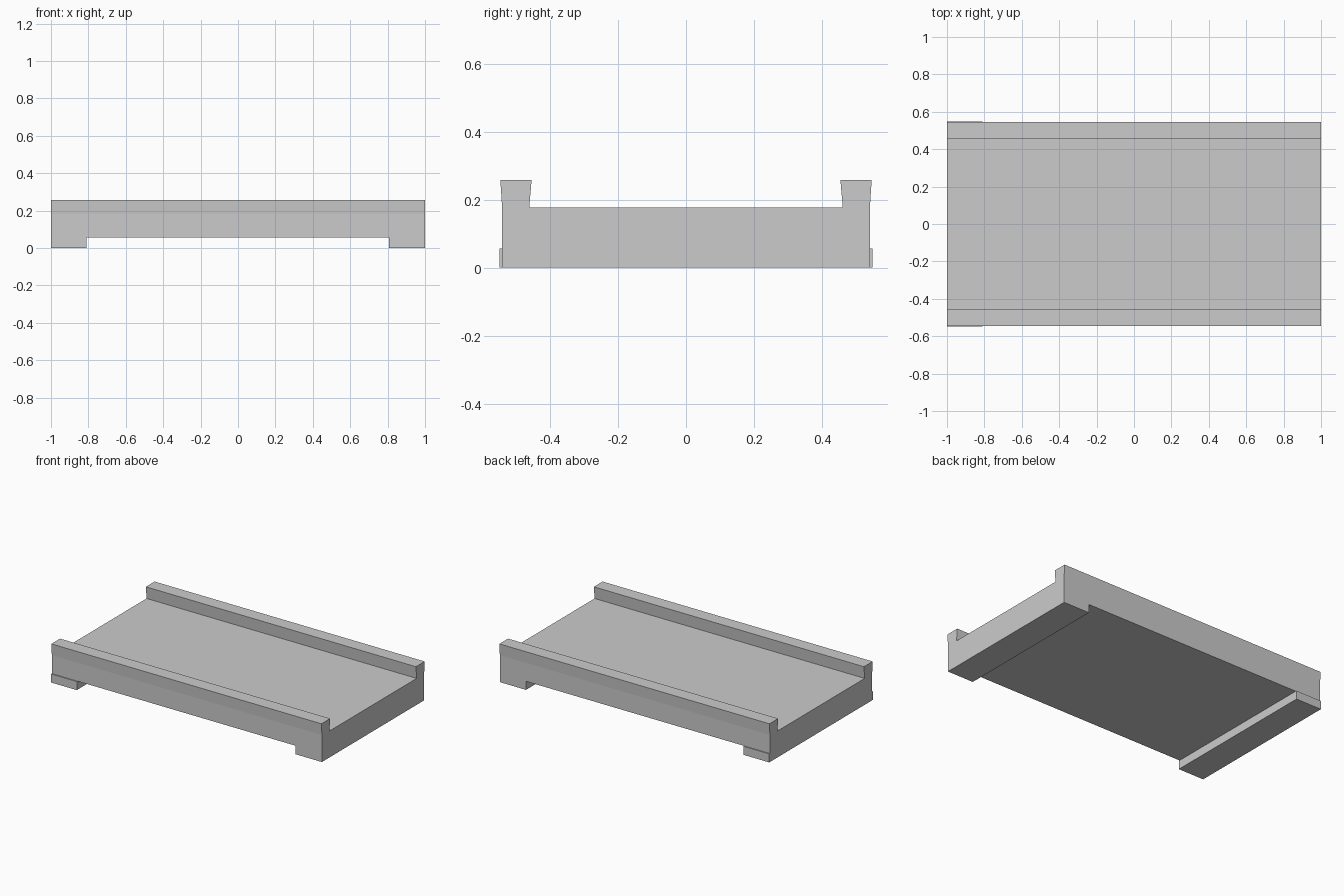
import bpy, bmesh

if "Cube" in bpy.data.objects:
    bpy.data.objects.remove(bpy.data.objects["Cube"])


def add_object(name, bm):
    bmesh.ops.recalc_face_normals(bm, faces=bm.faces)
    mesh = bpy.data.meshes.new(name)
    bm.to_mesh(mesh)
    bm.free()
    obj = bpy.data.objects.new(name, mesh)
    bpy.context.collection.objects.link(obj)
    return obj


def extrude_profile(name, points, x0, x1):
    """Extrude a closed (y, z) outline along x."""
    bm = bmesh.new()
    face = bm.faces.new([bm.verts.new((x0, y, z)) for y, z in points])
    ext = bmesh.ops.extrude_face_region(bm, geom=[face])
    moved = [v for v in ext["geom"] if isinstance(v, bmesh.types.BMVert)]
    bmesh.ops.translate(bm, verts=moved, vec=(x1 - x0, 0, 0))
    return add_object(name, bm)


# Deck with flared side rails: one half of the section, mirrored in y
BASE = 0.057
half = [(0.541, BASE), (0.541, 0.181), (0.546, 0.258),
        (0.454, 0.258), (0.461, 0.177)]
section = half + [(-y, z) for y, z in reversed(half)]
extrude_profile("deck_with_rails", section, -1, 1)


# Cross feet: the right one is flush with the deck, the left slightly wider
def foot(name, x0, x1, half_width, top):
    outline = [(-half_width, 0), (half_width, 0),
               (half_width, top), (-half_width, top)]
    extrude_profile(name, outline, x0, x1)


foot("right_foot", 0.806, 1, 0.541, BASE)
foot("left_foot", -1, -0.81, 0.548, BASE)
